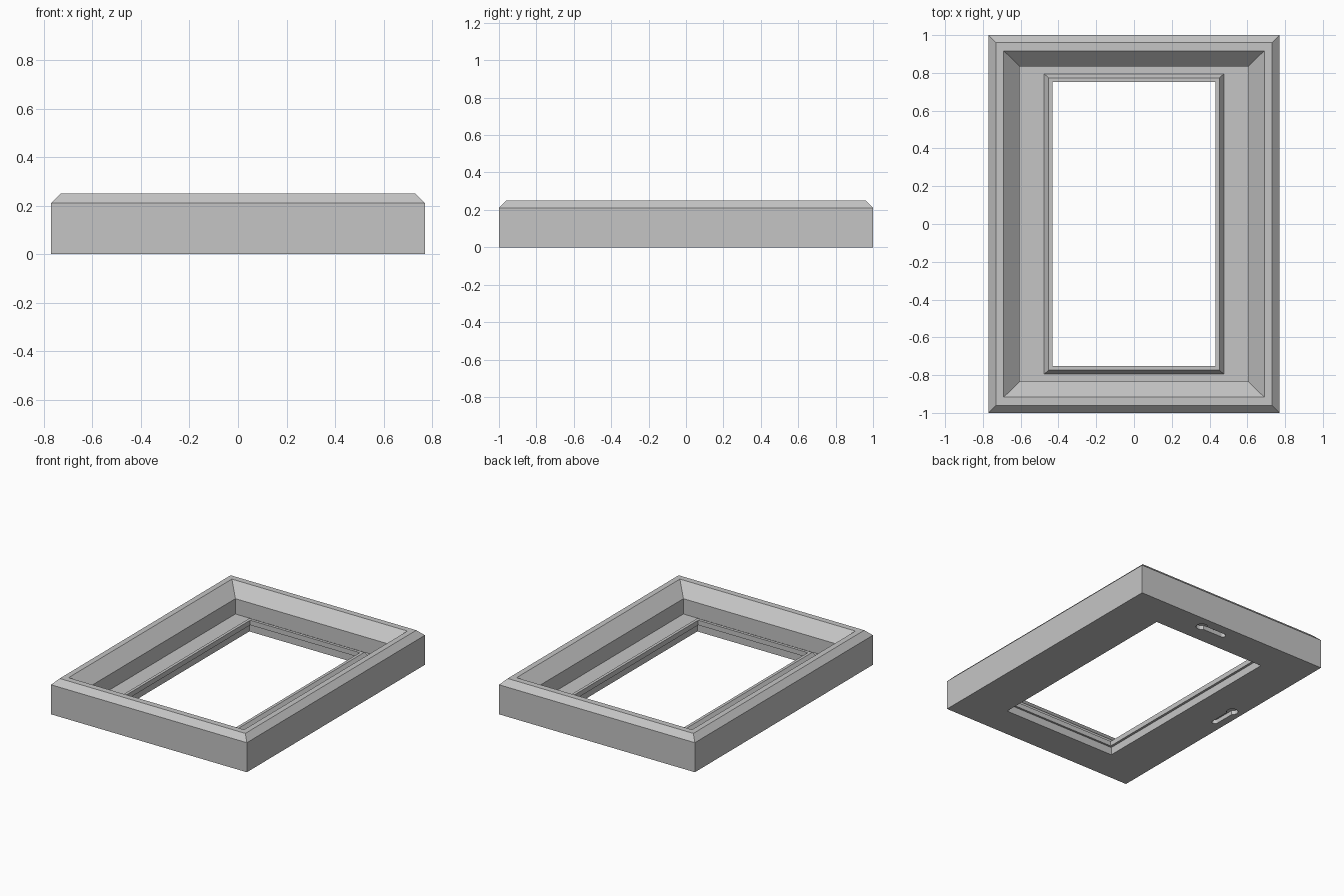
import bpy, bmesh, math

cube = bpy.data.objects.get("Cube")
if cube:
    bpy.data.objects.remove(cube, do_unlink=True)

grey = bpy.data.materials.new("plain_grey")
grey.use_nodes = True
colour = (0.56, 0.56, 0.56, 1)
grey.diffuse_color = colour
grey.node_tree.nodes["Principled BSDF"].inputs["Base Color"].default_value = colour


def add_object(name, bm):
    bmesh.ops.recalc_face_normals(bm, faces=bm.faces)
    mesh = bpy.data.meshes.new(name)
    bm.to_mesh(mesh)
    bm.free()
    mesh.materials.append(grey)
    obj = bpy.data.objects.new(name, mesh)
    bpy.context.collection.objects.link(obj)
    return obj


def mitred_frame(name, profile):
    """Closed rectangular ring; profile holds (half width, half depth, height)."""
    bm = bmesh.new()
    loops = [[bm.verts.new((sx * hx, sy * hy, z))
              for sx, sy in ((-1, -1), (1, -1), (1, 1), (-1, 1))]
             for hx, hy, z in profile]
    for i, loop in enumerate(loops):
        following = loops[(i + 1) % len(loops)]
        for k in range(4):
            n = (k + 1) % 4
            bm.faces.new((loop[k], loop[n], following[n], following[k]))
    return add_object(name, bm)


def keyhole_cutter(name, x, y, angle):
    """Narrow slot from the hanging point to a wide round end."""
    wide, narrow, length, depth = 0.038, 0.02, 0.18, 0.03
    outline = []
    neck = math.asin(narrow / wide)
    for i in range(9):
        t = math.pi / 2 + math.pi * i / 8
        outline.append((narrow * math.cos(t), narrow * math.sin(t)))
    for i in range(17):
        t = -math.pi + neck + (2 * math.pi - 2 * neck) * i / 16
        outline.append((length + wide * math.cos(t), wide * math.sin(t)))
    c, s = math.cos(angle), math.sin(angle)
    bm = bmesh.new()
    face = bm.faces.new([bm.verts.new((x + u * c - v * s, y + u * s + v * c, -0.02))
                         for u, v in outline])
    solid = bmesh.ops.extrude_face_region(bm, geom=[face])
    top = [g for g in solid["geom"] if isinstance(g, bmesh.types.BMVert)]
    bmesh.ops.translate(bm, verts=top, vec=(0, 0, depth + 0.02))
    cutter = add_object(name, bm)
    cutter.hide_render = True
    cutter.hide_set(True)
    return cutter


# Chamfered outer frame with its recessed mount and rear opening
frame = mitred_frame("frame_and_mount", [
    (0.77, 1.0, 0), (0.77, 1.0, 0.21), (0.73, 0.96, 0.25), (0.69, 0.917, 0.25),
    (0.605, 0.835, 0.165), (0.605, 0.835, 0.056),
    (0.448, 0.767, 0.056), (0.448, 0.767, 0)])

# Raised inner trim overhanging the opening
mitred_frame("inner_trim", [
    (0.477, 0.796, 0.055), (0.452, 0.774, 0.09),
    (0.431, 0.753, 0.09), (0.431, 0.753, 0.055)])

# Hanging slots in the back, for upright and sideways mounting
for name, x, y, angle in (("top_slot_cutter", 0, 0.91, 0),
                          ("side_slot_cutter", -0.695, 0, math.pi / 2)):
    cut = frame.modifiers.new(name, "BOOLEAN")
    cut.operation = "DIFFERENCE"
    cut.solver = "EXACT"
    cut.object = keyhole_cutter(name, x, y, angle)
